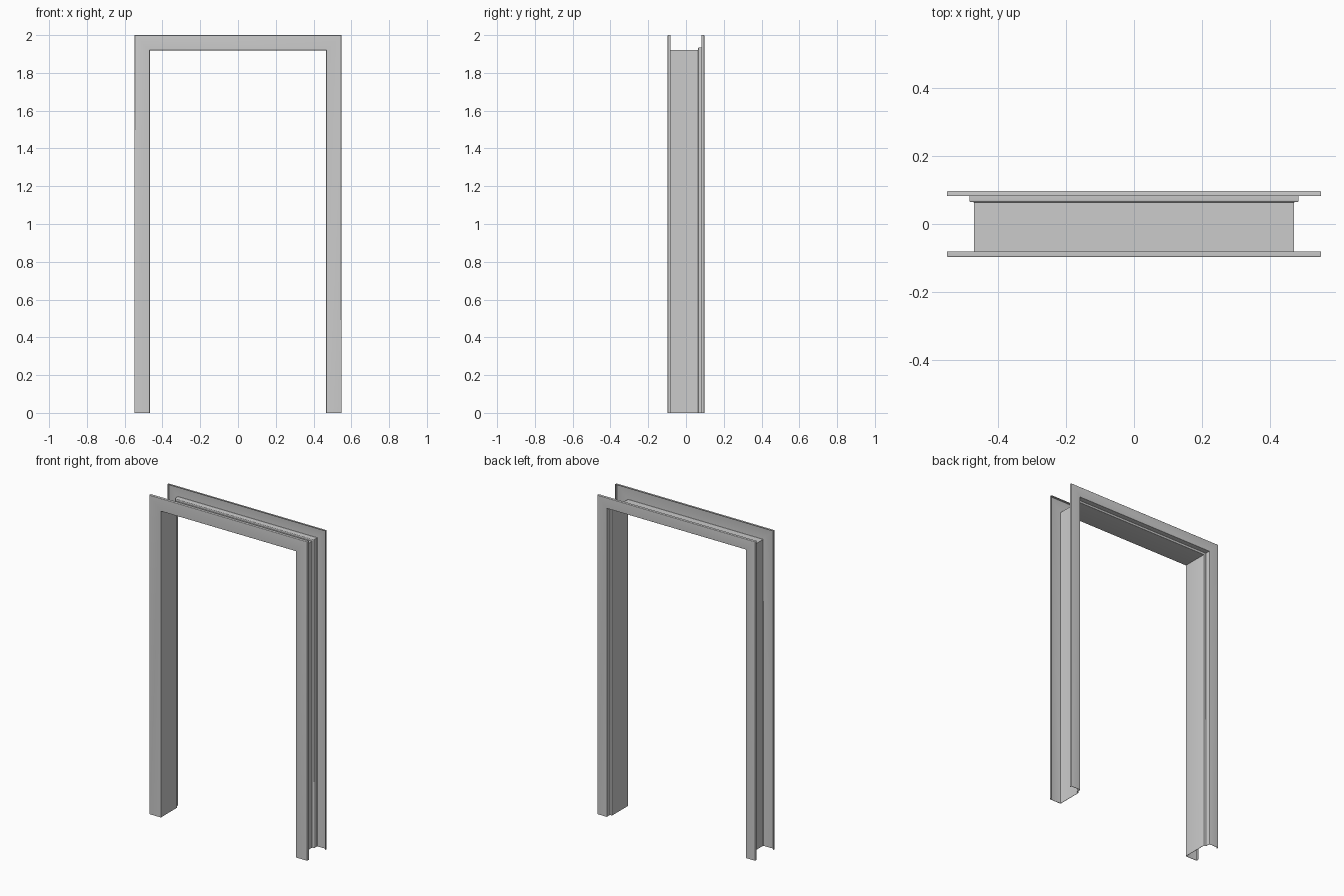
import bpy
import bmesh
from mathutils import Vector

if "Cube" in bpy.data.objects:
    bpy.data.objects.remove(bpy.data.objects["Cube"])

HALF, HEAD = 0.467, 1.919     # clear opening: half width and height
THICK = 0.002                 # sheet metal gauge

# Sheet profile as (outward distance from opening, y): lip, front face,
# web, rebate step, back face, lip
corners = [Vector(p) for p in [
    (0.081, -0.081), (0.081, -0.097), (0, -0.097), (0, 0.066),
    (0.014, 0.066), (0.014, 0.097), (0.081, 0.097), (0.081, 0.082)]]


def rounded(points, radius=0.004, steps=4):
    """Round every inner corner of an open polyline."""
    out = [points[0]]
    for a, b, c in zip(points, points[1:], points[2:]):
        p = b + (a - b).normalized() * radius
        q = b + (c - b).normalized() * radius
        for k in range(steps + 1):
            t = k / steps
            out.append(p * (1 - t) ** 2 + b * 2 * t * (1 - t) + q * t * t)
    return out + [points[-1]]


# Sweep the profile up one jamb, across the head and down the other, mitred
profile = rounded(corners)
bm = bmesh.new()
rows = []
for side, top in [(-1, False), (-1, True), (1, True), (1, False)]:
    rows.append([bm.verts.new((side * (HALF + d), y, HEAD + d if top else 0))
                 for d, y in profile])
for r0, r1 in zip(rows, rows[1:]):
    for j in range(len(profile) - 1):
        bm.faces.new((r0[j], r0[j + 1], r1[j + 1], r1[j]))
mesh = bpy.data.meshes.new("door_frame")
bm.to_mesh(mesh)
bm.free()
frame = bpy.data.objects.new("door_frame", mesh)
bpy.context.collection.objects.link(frame)

# Sheet thickness, added on the wall side
solid = frame.modifiers.new("sheet", 'SOLIDIFY')
solid.thickness = THICK
solid.offset = -1
solid.use_even_offset = True

bpy.context.view_layer.objects.active = frame
frame.select_set(True)
bpy.ops.object.modifier_apply(modifier=solid.name)
bpy.ops.object.shade_smooth_by_angle()
